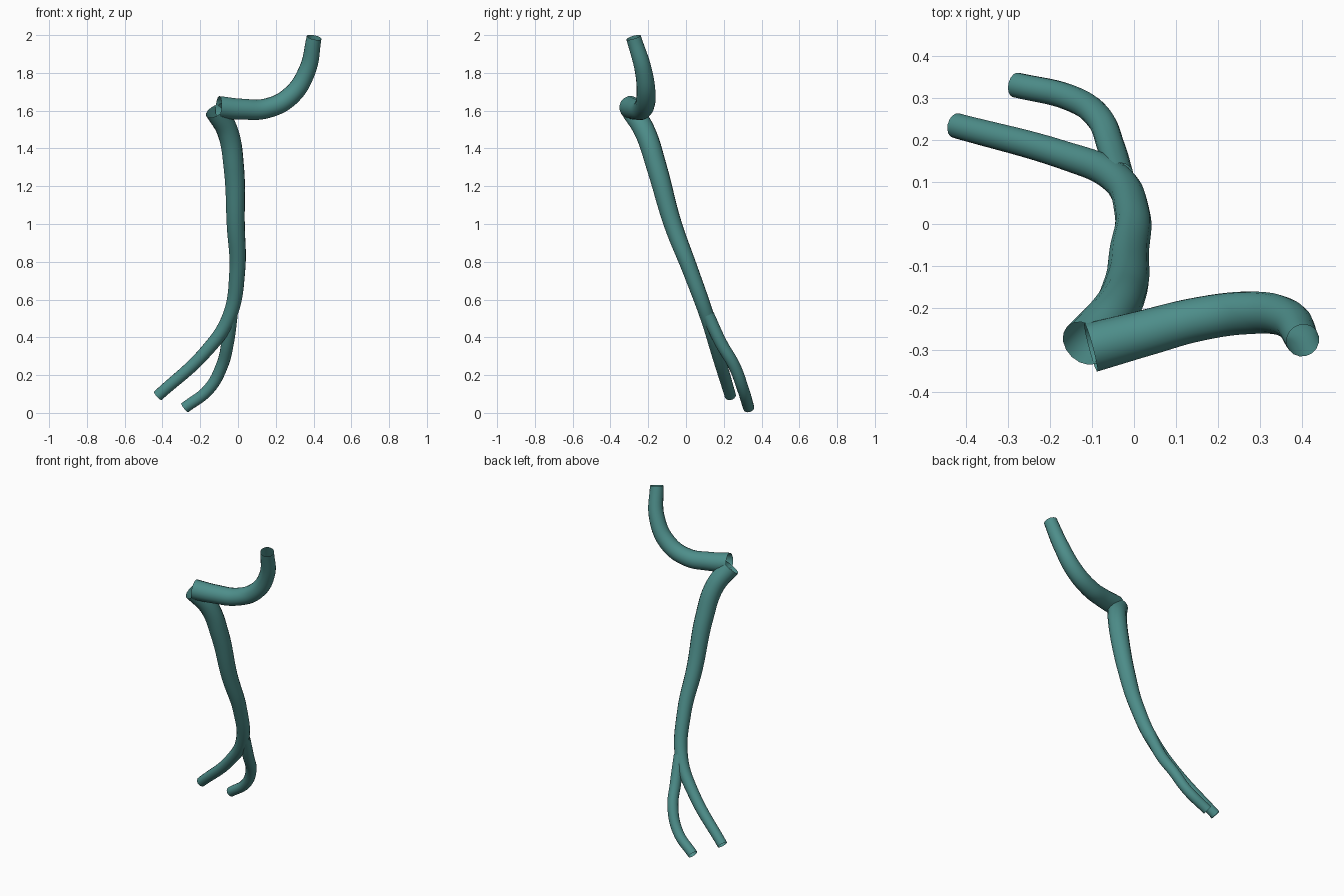
import bpy

if "Cube" in bpy.data.objects:
    bpy.data.objects.remove(bpy.data.objects["Cube"])

teal = bpy.data.materials.new("teal")
teal.diffuse_color = (0.075, 0.27, 0.255, 1)
teal.use_nodes = True
teal.node_tree.nodes["Principled BSDF"].inputs["Base Color"].default_value = teal.diffuse_color


def tube(name, points):
    """Open-ended tapered tube through (x, y, z, radius) points."""
    cu = bpy.data.curves.new(name, 'CURVE')
    cu.dimensions = '3D'
    cu.bevel_depth = 1.0
    cu.bevel_resolution = 6
    cu.resolution_u = 8
    cu.use_fill_caps = False
    sp = cu.splines.new('BEZIER')
    sp.bezier_points.add(len(points) - 1)
    for bp, (x, y, z, r) in zip(sp.bezier_points, points):
        bp.co = (x, y, z)
        bp.radius = r
        bp.handle_left_type = bp.handle_right_type = 'AUTO'
    ob = bpy.data.objects.new(name, cu)
    bpy.context.collection.objects.link(ob)
    cu.materials.append(teal)
    bpy.ops.object.select_all(action='DESELECT')
    bpy.context.view_layer.objects.active = ob
    ob.select_set(True)
    bpy.ops.object.convert(target='MESH')
    bpy.ops.object.shade_smooth()


# upper tube, from its raised end to the elbow
tube("upper_tube", [
    (0.403, -0.278, 1.988, 0.040),
    (0.365, -0.225, 1.81, 0.046),
    (0.275, -0.212, 1.675, 0.051),
    (0.15, -0.228, 1.612, 0.053),
    (0.02, -0.262, 1.608, 0.056),
    (-0.103, -0.295, 1.618, 0.060),
])

# main tube, from the elbow down to the left foot
tube("main_tube", [
    (-0.118, -0.285, 1.60, 0.058),
    (-0.055, -0.218, 1.49, 0.056),
    (-0.022, -0.155, 1.30, 0.054),
    (-0.012, -0.07, 1.00, 0.048),
    (-0.004, 0.025, 0.75, 0.042),
    (-0.05, 0.115, 0.50, 0.038),
    (-0.17, 0.165, 0.325, 0.034),
    (-0.425, 0.235, 0.09, 0.030),
])

# side branch, splitting off the main tube
tube("side_branch", [
    (-0.035, 0.115, 0.52, 0.034),
    (-0.055, 0.185, 0.37, 0.033),
    (-0.085, 0.255, 0.25, 0.032),
    (-0.155, 0.302, 0.125, 0.031),
    (-0.282, 0.332, 0.027, 0.030),
])
